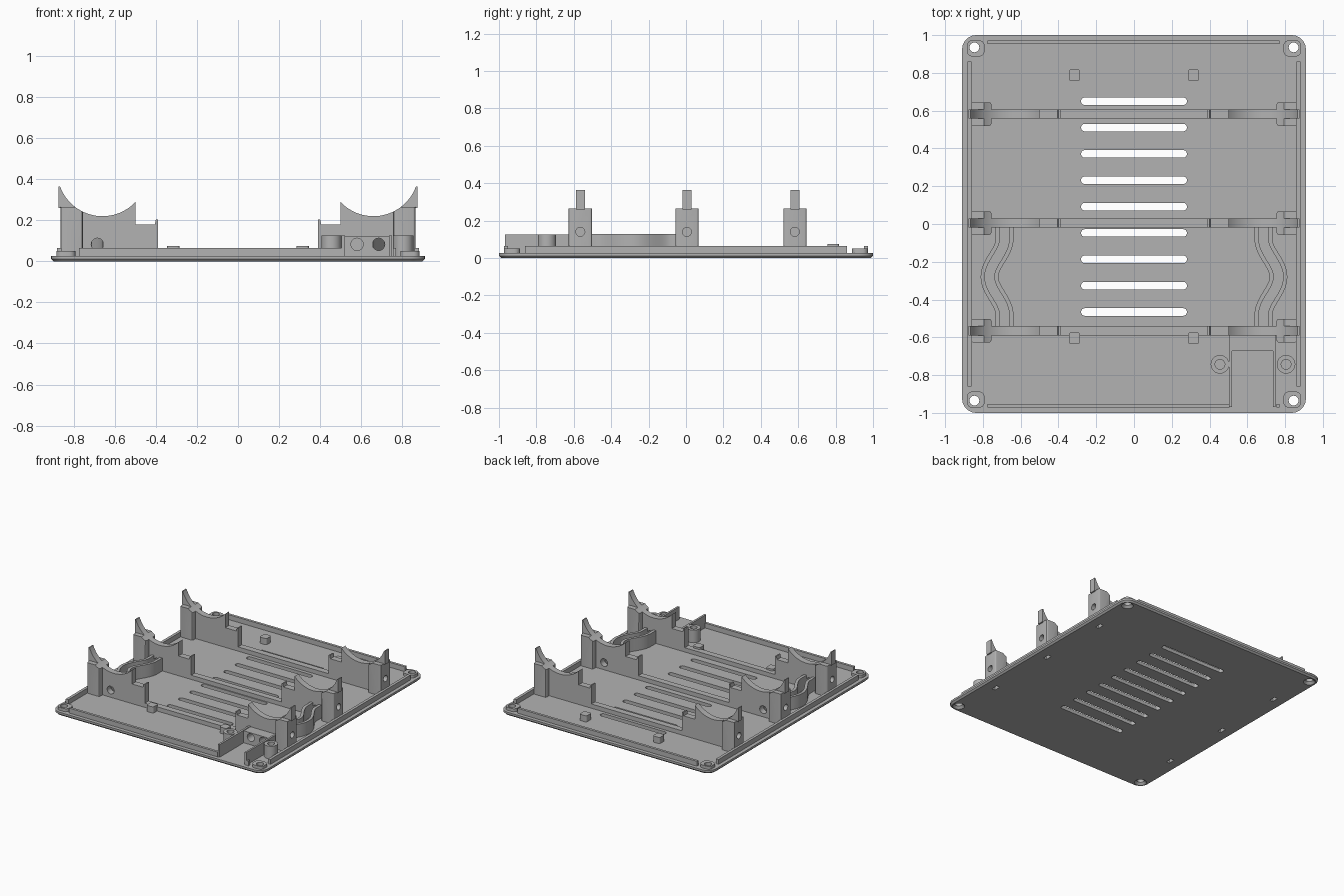
import bpy, bmesh
from math import sin, cos, pi, radians, hypot
from mathutils import Vector

if "Cube" in bpy.data.objects:
    bpy.data.objects.remove(bpy.data.objects["Cube"])

grey = bpy.data.materials.new("plain grey")
grey.use_nodes = True
GREY = (0.45, 0.45, 0.45, 1)
grey.diffuse_color = GREY
grey.node_tree.nodes["Principled BSDF"].inputs["Base Color"].default_value = GREY

FLOOR = 0.027
ROWS = {"front": -0.565, "middle": 0.005, "back": 0.582}


def finish(name, bm):
    bmesh.ops.recalc_face_normals(bm, faces=bm.faces)
    me = bpy.data.meshes.new(name)
    bm.to_mesh(me)
    bm.free()
    me.materials.append(grey)
    ob = bpy.data.objects.new(name, me)
    bpy.context.collection.objects.link(ob)
    return ob


def prism(name, pts, lo, hi, axis="z", bevel=None):
    """Extrude a 2D outline from lo to hi along an axis; bevel = (edge test, width, segments)."""
    place = {"x": lambda a, b, h: (h, a, b),
             "y": lambda a, b, h: (a, h, b),
             "z": lambda a, b, h: (a, b, h)}[axis]
    bm = bmesh.new()
    face = bm.faces.new([bm.verts.new(place(a, b, lo)) for a, b in pts])
    new = bmesh.ops.extrude_face_region(bm, geom=[face])["geom"]
    step = Vector(place(0, 0, hi - lo))
    bmesh.ops.translate(bm, vec=step, verts=[v for v in new if isinstance(v, bmesh.types.BMVert)])
    if bevel:
        test, width, segs = bevel
        bmesh.ops.bevel(bm, geom=[e for e in bm.edges if test(e)], offset=width,
                        segments=segs, profile=0.5, affect="EDGES")
    return finish(name, bm)


def rect(x0, x1, y0, y1):
    return [(x0, y0), (x1, y0), (x1, y1), (x0, y1)]


def circle(x, y, r, n=24):
    return [(x + r * cos(2 * pi * i / n), y + r * sin(2 * pi * i / n)) for i in range(n)]


def rounded(cx, cy, hx, hy, r, n=6):
    pts = []
    for k, (sx, sy) in enumerate([(1, 1), (-1, 1), (-1, -1), (1, -1)]):
        for i in range(n + 1):
            a = (k + i / n) * pi / 2
            pts.append((cx + sx * (hx - r) + r * cos(a), cy + sy * (hy - r) + r * sin(a)))
    return pts


def flip(pts, s):
    return [(s * a, b) for a, b in pts]


def cut(ob, cutters):
    """Subtract the cutters, bake the result and throw the cutters away."""
    for c in cutters:
        c.hide_render = True
        m = ob.modifiers.new("cut", "BOOLEAN")
        m.object, m.operation, m.solver = c, "DIFFERENCE", "EXACT"
    dg = bpy.context.evaluated_depsgraph_get()
    dg.update()
    baked = bpy.data.meshes.new_from_object(ob.evaluated_get(dg))
    ob.modifiers.clear()
    ob.data = baked
    for c in cutters:
        bpy.data.objects.remove(c)


def cradle_arc(a0, a1, n):
    # Cylindrical cradle seen from the front
    return [(0.66 + 0.22 * cos(radians(a0 + (a1 - a0) * i / n)),
             0.44 + 0.22 * sin(radians(a0 + (a1 - a0) * i / n))) for i in range(n + 1)]


def nut_slot(s, y):
    return prism("cutter", rect(s * 0.81 - 0.014, s * 0.81 + 0.014, y - 0.026, y + 0.026), -0.1, 0.18)


def screw_hole(s, y):
    return prism("cutter", circle(y, 0.14, 0.024), min(s * 0.77, s), max(s * 0.77, s), "x")


def wire_hole(x, y):
    return prism("cutter", circle(x, 0.083, 0.03), y - 0.1, y + 0.1, "y")


# Base plate with chamfered underside
base = prism("base_plate", rounded(0, 0, 0.91, 1.0, 0.075), 0, FLOOR,
             bevel=(lambda e: all(v.co.z < 0.001 for v in e.verts), 0.012, 1))
cutters = [prism("cutter", rounded(0, 0.65 - 0.1395 * i, 0.28, 0.02, 0.019), -0.1, 0.1) for i in range(9)]
cutters += [nut_slot(s, y) for s in (-1, 1) for y in ROWS.values()]
for sx in (-1, 1):
    for sy in (-1, 1):
        x, y = sx * 0.845, sy * 0.935
        cutters.append(prism("cutter", circle(x, y, 0.026), -0.1, 0.1))
        bm = bmesh.new()
        bmesh.ops.create_cone(bm, cap_ends=True, segments=24, radius1=0.05, radius2=0.02, depth=0.03)
        bmesh.ops.translate(bm, vec=(x, y, 0.008), verts=bm.verts)
        cutters.append(finish("cutter", bm))
        # Corner screw boss
        boss = prism("corner_boss", rounded(sx * 0.838, sy * 0.93, 0.047, 0.043, 0.03), FLOOR - 0.005, 0.05)
        cut(boss, [prism("cutter", circle(x, y, 0.026), -0.1, 0.1)])
cut(base, cutters)

# Locating lips along the edges
LIP = 0.065
for s, side in ((-1, "right"), (1, "left")):
    prism(side + "_lip", flip(rect(0.86, 0.882, -0.86, 0.86), s), 0.02, LIP)
prism("back_lip", rect(-0.775, 0.77, 0.952, 0.972), 0.02, LIP)
prism("front_lip", rect(-0.775, 0.505, -0.972, -0.952), 0.02, LIP)
prism("front_lip_stub", rect(0.755, 0.77, -0.972, -0.952), 0.02, LIP)

# Small square pads
for x in (-0.315, 0.315):
    for y in (0.787, -0.605):
        prism("pad", rounded(x, y, 0.03, 0.031, 0.012), 0.02, 0.075)

# Cradle supports: three rows, mirrored
wall = ([(0.875, 0.365)] + cradle_arc(-20, -136.7, 28) +
        [(0.5, 0.18), (0.405, 0.18), (0.4, 0.205), (0.39, 0.205),
         (0.39, 0.02), (0.86, 0.02), (0.86, 0.26), (0.875, 0.26)])
block = ([(0.864, 0.02), (0.864, 0.265)] + cradle_arc(-52.7, -64.4, 4) + [(0.755, 0.02)])


def upright(e):
    a, b = e.verts
    return abs(a.co.x - b.co.x) + abs(a.co.y - b.co.y) < 0.001


for row, y in ROWS.items():
    prism(row + "_low_rib", rect(-0.395, 0.395, 0.02, 0.06), y - 0.024, y + 0.024, "y")
    for s, side in ((-1, "right"), (1, "left")):
        w = prism(f"{row}_{side}_cradle", flip(wall, s), y - 0.024, y + 0.024, "y")
        b = prism(f"{row}_{side}_screw_block", flip(block, s), y - 0.062, y + 0.062, "y",
                  bevel=(upright, 0.012, 3))
        cut(w, [nut_slot(s, y), screw_hole(s, y)] +
            ([wire_hole(s * 0.685, y)] if row != "back" else []))
        cut(b, [nut_slot(s, y), screw_hole(s, y)])


# Winding wire channels between the front and middle rows
def channel_wall(offset, half=0.011, n=28):
    near, far = [], []
    for i in range(n + 1):
        t = i / n
        u = min(max((t - 0.12) / 0.76, 0), 1)
        x = 0.685 + 0.08 * (0.5 - 0.5 * cos(2 * pi * u))
        y = -0.015 - 0.53 * t
        dx = 0.08 * pi * sin(2 * pi * u) / 0.76 if 0 < u < 1 else 0
        length = hypot(dx, 0.53)
        nx, ny = 0.53 / length, dx / length
        near.append((x + nx * (offset - half), y + ny * (offset - half)))
        far.append((x + nx * (offset + half), y + ny * (offset + half)))
    return near + far[::-1]


for s, side in ((-1, "right"), (1, "left")):
    for o, place in ((-0.036, "inner"), (0.036, "outer")):
        prism(f"{side}_{place}_wire_guide", flip(channel_wall(o), s), 0.02, 0.128)

# Socket bay at the front left
prism("bay_inner_wall", rect(0.504, 0.52, -0.968, -0.585), 0.02, 0.125)
prism("bay_outer_wall", rect(0.735, 0.75, -0.968, -0.585), 0.02, 0.125)
bay = prism("bay_back_block", rect(0.515, 0.74, -0.672, -0.585), 0.02, 0.12)
cut(bay, [wire_hole(x, -0.63) for x in (0.58, 0.685)])

# Hollow screw posts beside the bay
for x in (0.455, 0.805):
    post = prism("bay_screw_post", circle(x, -0.743, 0.049, 32), 0.02, 0.125)
    cut(post, [prism("cutter", circle(x, -0.743, 0.026), 0.04, 0.2)])

# Smooth the round surfaces, keeping edges sharp
bpy.ops.object.select_all(action="DESELECT")
for ob in bpy.context.collection.objects:
    if ob.type == "MESH" and grey.name in ob.data.materials:
        ob.select_set(True)
        bpy.context.view_layer.objects.active = ob
bpy.ops.object.shade_smooth_by_angle(angle=radians(30))
